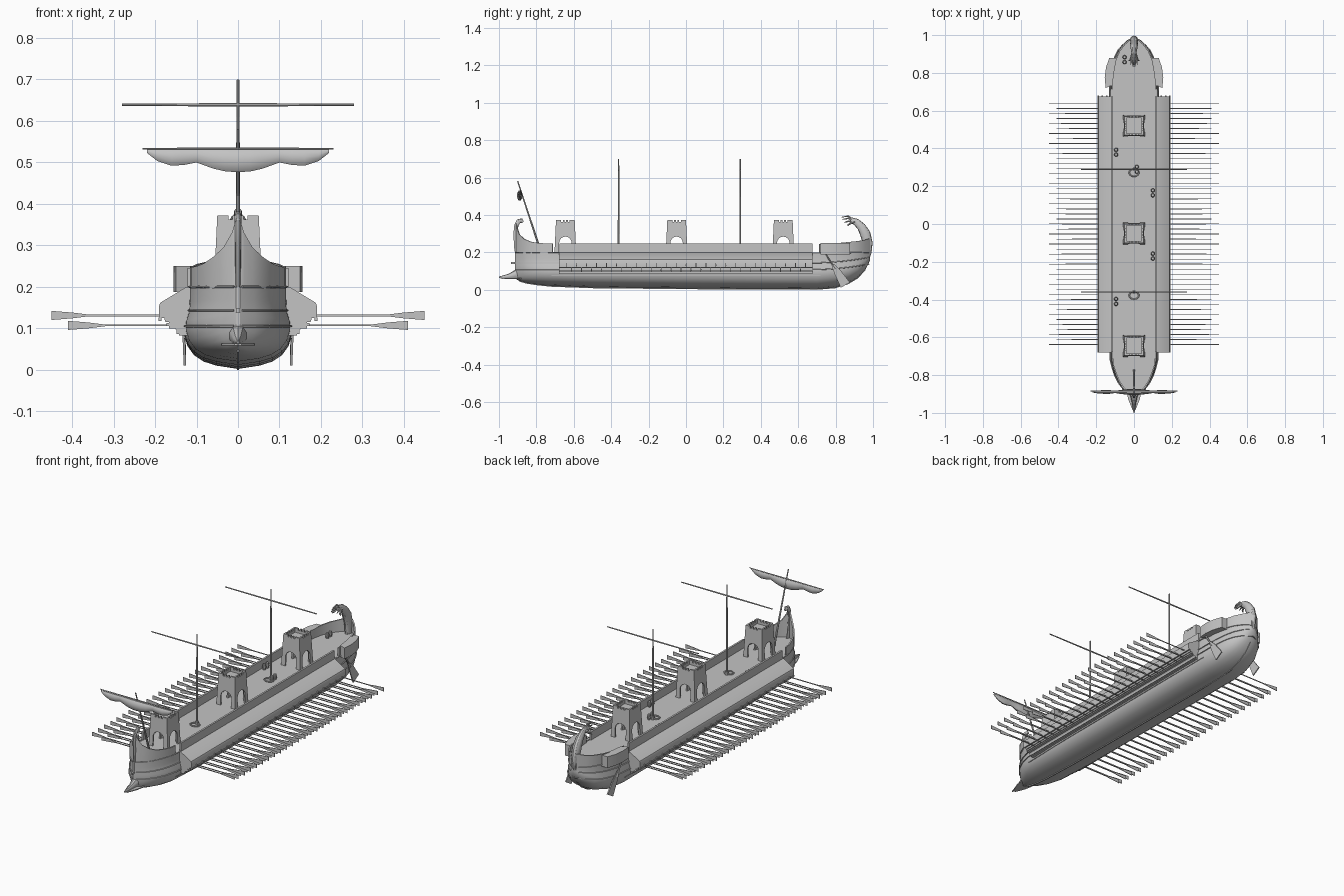
import bpy, bmesh, math
from mathutils import Vector

if "Cube" in bpy.data.objects:
    bpy.data.objects.remove(bpy.data.objects["Cube"])

grey = bpy.data.materials.new("plain grey")
grey.diffuse_color = (0.55, 0.55, 0.55, 1)
grey.use_nodes = True
grey.node_tree.nodes["Principled BSDF"].inputs["Base Color"].default_value = grey.diffuse_color


def mesh(name, verts, faces):
    me = bpy.data.meshes.new(name)
    me.from_pydata([tuple(v) for v in verts], [], faces)
    me.materials.append(grey)
    bm = bmesh.new()
    bm.from_mesh(me)
    bmesh.ops.recalc_face_normals(bm, faces=bm.faces)
    bm.to_mesh(me)
    bm.free()
    ob = bpy.data.objects.new(name, me)
    bpy.context.collection.objects.link(ob)
    return ob


def loft(name, rings):
    """Skin closed rings of equal length and cap both ends."""
    n = len(rings[0])
    faces = [(i * n + j, i * n + (j + 1) % n, (i + 1) * n + (j + 1) % n, (i + 1) * n + j)
             for i in range(len(rings) - 1) for j in range(n)]
    last = (len(rings) - 1) * n
    faces += [tuple(reversed(range(n))), tuple(range(last, last + n))]
    return mesh(name, [v for r in rings for v in r], faces)


def tube(name, pts, radii, n=8, ref=(0, 0, 1)):
    """Elliptical sweep; radii are (along ref, across ref) per point."""
    pts = [Vector(p) for p in pts]
    if not isinstance(radii, list):
        radii = [radii] * len(pts)
    rings = []
    for i, p in enumerate(pts):
        d = (pts[min(i + 1, len(pts) - 1)] - pts[max(i - 1, 0)]).normalized()
        side = (Vector(ref) - d * d.dot(Vector(ref))).normalized()
        up = d.cross(side)
        a, b = radii[i] if isinstance(radii[i], tuple) else (radii[i], radii[i])
        rings.append([p + side * a * math.cos(k * math.tau / n) + up * b * math.sin(k * math.tau / n)
                      for k in range(n)])
    return loft(name, rings)


SQ = ((-1, -1), (1, -1), (1, 1), (-1, 1))


def frustum(name, x, y, z0, z1, a, b):
    """Block with half sizes a (bottom) and b (top)."""
    return loft(name, [[(x + sx * h[0], y + sy * h[1], z) for sx, sy in SQ] for h, z in ((a, z0), (b, z1))])


def lerp(table, t, k):
    for p, q in zip(table, table[1:]):
        if t <= q[0]:
            f = max(0, (t - p[0]) / (q[0] - p[0]))
            return p[k] + (q[k] - p[k]) * f
    return table[-1][k]


# Hull: stations (y, half width, keel height) and a normalised half section
DECK = 0.2
ST = [(-.915, .005, .06), (-.89, .042, .047), (-.85, .077, .036), (-.79, .107, .027), (-.72, .125, .02),
      (-.5, .13, .012), (0, .13, .007), (.5, .13, .003), (.7, .13, .002), (.8, .124, .012), (.87, .108, .035),
      (.92, .084, .065), (.96, .05, .11), (.985, .014, .16)]
SEC = [(0, 0), (.04, .4), (.09, .64), (.17, .82), (.28, .94), (.42, 1), (.55, .99), (.66, .94), (.8, .92), (1, .92)]


def hull_x(y, z):
    k = lerp(ST, y, 2)
    return lerp(ST, y, 1) * lerp(SEC, max(0, (z - k) / (DECK - k)), 1)


rings = []
for y, w, k in ST:
    half = [(w * g, y, k + (DECK - k) * f) for f, g in SEC]
    rings.append([(-x, yy, z) for x, yy, z in reversed(half[1:])] + half)
loft("hull", rings)
# Thin keel strip
loft("keel", [[(a * .003, y, max(0, k - .004 + (b + 1) * .006)) for a, b in SQ] for y, w, k in ST[1:-1]])


# Raised bulwarks at bow, waist and stern
def bulwark(name, outline, thick=.006):
    """Wall over (x, y, top) points, thickened toward the centreline."""
    rs = []
    for x, y, t in outline:
        xi = max(0, abs(x) - thick) * (1 if x > 0 else -1)
        rs.append([(x, y, DECK - .004), (x, y, t), (xi, y * .995, t), (xi, y * .995, DECK - .004)])
    loft(name, rs)


bow = [(.116, -.715, .247), (.112, -.75, .247), (.099, -.79, .25), (.083, -.83, .256), (.06, -.868, .272),
       (.035, -.892, .295), (.015, -.904, .33), (.004, -.91, .365)]
bulwark("bow_bulwark", bow + [(-x, y, t) for x, y, t in reversed(bow)])
stern = [(.12, .715, .245), (.114, .8, .248), (.1, .87, .255), (.079, .92, .26), (.05, .957, .266), (.016, .985, .275)]
bulwark("stern_bulwark", stern + [(-x, y, t) for x, y, t in reversed(stern)])

# Outrigger cross-section with stepped underside
PROFILE = [(.115, .2), (.124, .2), (.187, .162), (.19, .155), (.19, .125), (.178, .125), (.175, .115),
           (.166, .115), (.166, .1), (.152, .1), (.148, .094), (.142, .094), (.142, .083), (.12, .083)]
for s in (-1, 1):
    loft("outrigger", [[(s * x, y, z) for x, z in PROFILE] for y in (-.68, .675)])
    frustum("waist_bulwark", s * .117, 0, .19, .246, (.005, .675), (.005, .675))
    for x, z in ((.188, .122), (.168, .109), (.144, .09)):
        frustum("oar_rail", s * x, 0, z - .004, z + .004, (.004, .68), (.004, .68))
    # Wales wrapped along bow and stern
    for z in (.105, .143, .2):
        ys = [-.67, -.72, -.76, -.8, -.84, -.87, -.89, -.912]
        tube("bow_wale", [(s * (hull_x(y, z) + .001), y, z) for y in ys], (.0028, .004), 6)
    for z, rise in ((.107, .03), (.143, .03), (.196, .004)):
        ys = [.66, .72, .78, .84, .88, .92, .95, .978]
        pts = [(y, z + rise * ((y - .66) / .32) ** 2) for y in ys]
        tube("stern_wale", [(s * (hull_x(y, h) + .001), y, h) for y, h in pts], (.0028, .004), 6)
    tube("low_wale", [(s * (hull_x(y, .075) + .001), y, .075) for y in (-.72, -.4, 0, .4, .72)], (.002, .003), 6)

    # Steering box and rudder beside the stern
    plan = [(.115, .735), (.15, .72), (.155, .775), (.148, .83), (.131, .878), (.095, .878)]
    loft("steering_box", [[(s * x, y, z) for x, y in plan] for z in (.188, .25)])
    tube("rudder_shaft", [(s * .133, .735, .21), (s * .132, .8, .11)], .005, 6, (1, 0, 0))
    loft("rudder_blade", [[(s * (x + i * .003), y + j * h, z + j * h * .6) for i, j in SQ]
                          for x, y, z, h in ((.132, .785, .135, .006), (.131, .81, .095, .016), (.128, .852, .025, .024))])

# Ram with side fins and stem ornament
tube("ram", [(0, -.86, .08), (0, -.91, .083), (0, -.945, .072), (0, -1, .066)],
     [(.034, .03), (.024, .02), (.014, .012), (.004, .003)], 10)
loft("ram_fin", [[(-w, y, .058), (w, y, .058), (w, y, .063), (-w, y, .063)]
                 for y, w in ((-.88, .04), (-.93, .03), (-.985, .008))])
frustum("upper_ram", 0, -.915, .138, .148, (.005, .02), (.005, .02))
tube("bow_curl", [(0, -.893, .17), (0, -.903, .22), (0, -.909, .27), (0, -.911, .31), (0, -.907, .345), (0, -.894, .367),
                  (0, -.88, .37), (0, -.872, .36)],
     [(.006, .016), (.007, .016), (.007, .013), (.007, .011), (.008, .012), (.009, .013), (.009, .013), (.006, .007)],
     10, (1, 0, 0))

# Stern ornament sweeping forward into a fan
tube("stern_tail", [(0, .955, .14), (0, .97, .2), (0, .972, .25), (0, .958, .3), (0, .937, .337), (0, .91, .362), (0, .88, .374)],
     [(.008, .016), (.016, .022), (.021, .026), (.022, .028), (.019, .023), (.014, .019), (.009, .014)], 12, (1, 0, 0))
for x, y, z in ((0, .832, .388), (.007, .835, .376), (-.007, .835, .376), (.018, .845, .36), (-.018, .845, .36),
                (.028, .865, .342), (-.028, .865, .342)):
    tube("tail_frond", [(x * .3, .9, .366), (x * .7, .868, z + .006), (x, y, z)], [.007, .005, .002], 6, (1, 0, 0))

# Two banks of oars on both sides
for name, y0, z, tip, count in (("upper_oars", -.638, .131, .45, 25), ("lower_oars", -.612, .107, .41, 24)):
    prof = [(.12, .002, .002), (tip - .09, .002, .002), (tip - .05, .0015, .007), (tip, .0015, .011)]
    oar = loft(name, [[(x, y0 + a * hy, z + b * hz) for a, b in SQ] for x, hy, hz in prof])
    arr = oar.modifiers.new("row", 'ARRAY')
    arr.count = count
    arr.use_relative_offset = False
    arr.use_constant_offset = True
    arr.constant_offset_displace = (0, .0532, 0)
    oar.modifiers.new("both_sides", 'MIRROR')

# Towers: hollow block with four arches, sunken top and battlements
tower = frustum("tower", 0, 0, 0, .172, (.058, .058), (.05, .05))
arch = [(-.033, -.01), (.033, -.01)] + [(.033 * math.cos(i * math.pi / 12), .051 + .033 * math.sin(i * math.pi / 12))
                                       for i in range(13)]
cutters = [frustum("cut", 0, 0, -.01, .11, (.05, .05), (.044, .044)),
           frustum("cut", 0, 0, .148, .2, (.041, .041), (.041, .041)),
           loft("cut", [[(x, y, z) for x, z in arch] for y in (-.1, .1)]),
           loft("cut", [[(x, y, z) for y, z in arch] for x in (-.1, .1)])]
for o in (-.018, 0, .018):
    cutters += [frustum("cut", o, 0, .162, .2, (.0045, .1), (.0045, .1)),
                frustum("cut", 0, o, .162, .2, (.1, .0045), (.1, .0045))]
for c in cutters:
    m = tower.modifiers.new("cut", 'BOOLEAN')
    m.operation, m.solver, m.object = 'DIFFERENCE', 'EXACT', c
deps = bpy.context.evaluated_depsgraph_get()
deps.update()
baked = bpy.data.meshes.new_from_object(tower.evaluated_get(deps))
for ob in cutters + [tower]:
    bpy.data.objects.remove(ob)
for y in (-.645, -.05, .52):
    ob = bpy.data.objects.new("tower", baked)
    ob.location = (0, y, DECK)
    bpy.context.collection.objects.link(ob)

# Main masts, yards and rope coils
for y in (-.36, .29):
    tube("mast", [(0, y, DECK), (0, y, .45), (0, y, .7)], [.0055, .005, .003], 10, (1, 0, 0))
    tube("yard", [(-.28, y, .639), (0, y, .639), (.28, y, .639)], [.003, .004, .003], 8)
    tube("mast_foot", [(0, y, DECK), (0, y, DECK + .015)], .01, 8, (1, 0, 0))
    bpy.ops.mesh.primitive_torus_add(major_radius=.025, minor_radius=.004, major_segments=20, minor_segments=6,
                                     location=(0, y - .018, DECK + .004))
    bpy.context.object.name = "rope_coil"
    bpy.context.object.scale.y = .8
    bpy.context.object.data.materials.append(grey)

# Raked foremast with gathered sail
tube("foremast", [(0, -.775, DECK), (0, -.9, .58)], [.006, .003], 8, (1, 0, 0))
tube("fore_yard", [(-.23, -.884, .533), (0, -.884, .533), (.23, -.884, .533)], [.002, .003, .002], 8)
SAIL = [(0, .475, .015), (.03, .477, .015), (.06, .484, .012), (.1, .499, .006), (.13, .493, .01), (.16, .491, .01),
        (.195, .503, .007), (.22, .523, .003)]
rows = [(-x, z, t) for x, z, t in reversed(SAIL[1:])] + SAIL
loft("furled_sail", [[(x, -.889 + t * math.cos(k * math.tau / 10),
                       (.532 + z) / 2 + (.532 - z) / 2 * math.sin(k * math.tau / 10)) for k in range(10)]
                     for x, z, t in rows])

# Pairs of storage jars on the deck
for x, y in ((-.05, .87), (-.095, .38), (.1, .165), (.1, -.17), (-.095, -.41), (.015, .29)):
    for dy in (-.013, .013):
        tube("jar", [(x, y + dy, DECK), (x, y + dy, DECK + .015), (x, y + dy, DECK + .03)], [.008, .011, .007], 10, (1, 0, 0))

# Smooth shading with sharp edges kept
bpy.ops.object.select_all(action='DESELECT')
for ob in bpy.context.scene.objects:
    ob.select_set(True)
    bpy.context.view_layer.objects.active = ob
bpy.ops.object.shade_smooth_by_angle(angle=math.radians(32))
